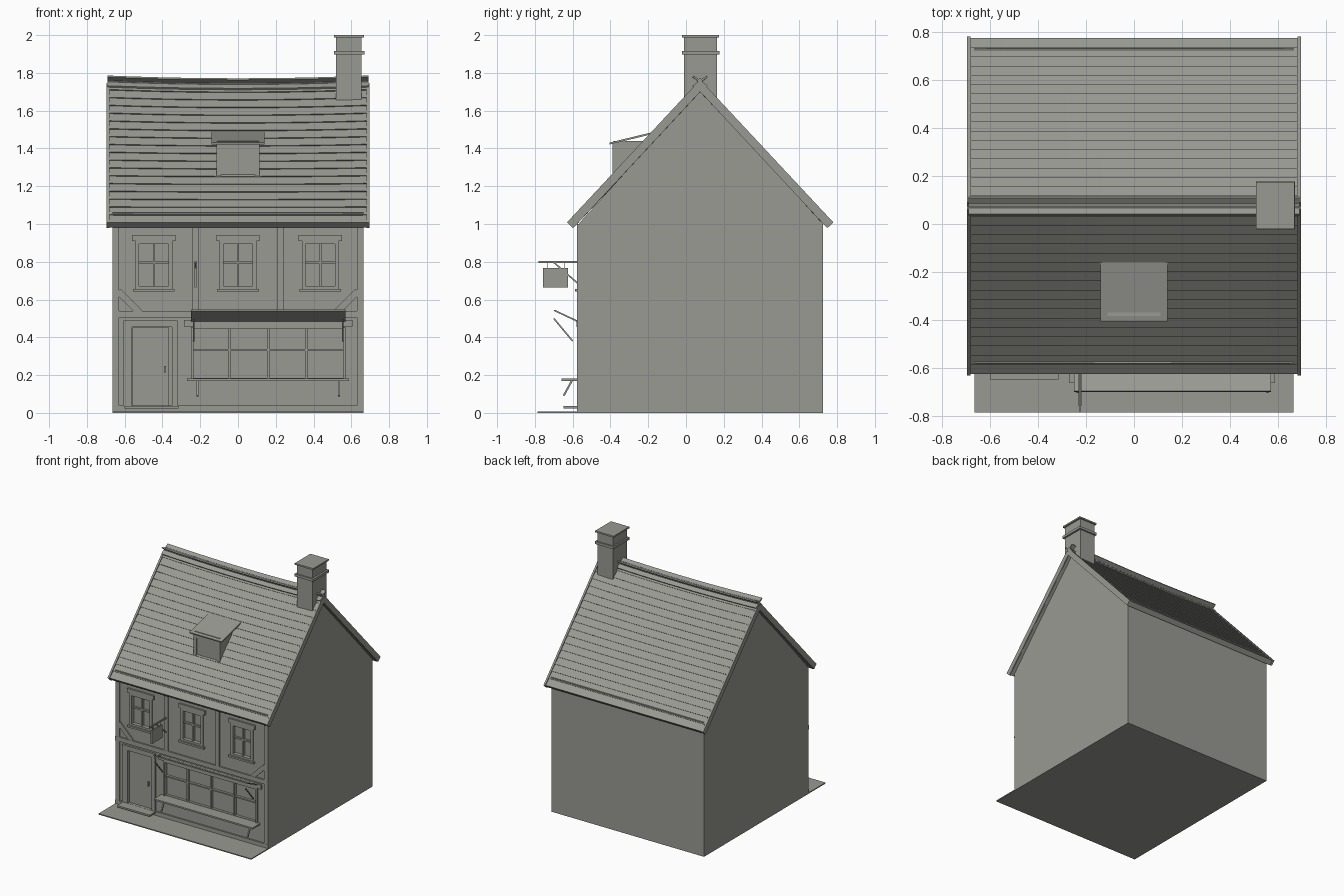
import bpy, bmesh, math
from mathutils import Vector, Matrix

if "Cube" in bpy.data.objects:
    bpy.data.objects.remove(bpy.data.objects["Cube"])

GREY = bpy.data.materials.new("warm_grey")
GREY.diffuse_color = (0.32, 0.32, 0.29, 1)
GREY.use_nodes = True
GREY.node_tree.nodes["Principled BSDF"].inputs["Base Color"].default_value = GREY.diffuse_color


def make(name, bm):
    bmesh.ops.recalc_face_normals(bm, faces=bm.faces[:])
    me = bpy.data.meshes.new(name)
    bm.to_mesh(me)
    bm.free()
    ob = bpy.data.objects.new(name, me)
    bpy.context.collection.objects.link(ob)
    me.materials.append(GREY)
    return ob


def add_box(bm, x0, x1, y0, y1, z0, z1):
    m = Matrix.Translation(((x0 + x1) / 2, (y0 + y1) / 2, (z0 + z1) / 2))
    bmesh.ops.create_cube(bm, size=1, matrix=m @ Matrix.Diagonal((x1 - x0, y1 - y0, z1 - z0, 1)))


def boxes(name, *dims):
    bm = bmesh.new()
    for d in dims:
        add_box(bm, *d)
    return make(name, bm)


def bar(name, p, q, axis, w, t):
    """Box from p to q: width w along axis, thickness t."""
    p, q, a = Vector(p), Vector(q), Vector(axis)
    d = (q - p).normalized()
    m = Matrix((a, d, a.cross(d))).transposed().to_4x4()
    m.translation = (p + q) / 2
    bm = bmesh.new()
    bmesh.ops.create_cube(bm, size=1, matrix=m @ Matrix.Diagonal((w, (q - p).length, t, 1)))
    return make(name, bm)


def loft(name, profile, xs, shift=lambda x, z: 0):
    """Sweep a closed (y, z) profile along the x stations."""
    bm = bmesh.new()
    rings = [[bm.verts.new((x, y, z + shift(x, z))) for y, z in profile] for x in xs]
    n = len(profile)
    for a, b in zip(rings, rings[1:]):
        for i in range(n):
            bm.faces.new((a[i], a[(i + 1) % n], b[(i + 1) % n], b[i]))
    bm.faces.new(rings[0])
    bm.faces.new(rings[-1])
    return make(name, bm)


X = (1, 0, 0)
Y = (0, 1, 0)
CY = 0.075                      # ridge position in y
W = 0.665                       # half width of the house
WALL, FACE, GLASS = -0.565, -0.577, -0.545
WINDOWS = (-0.445, 0.0, 0.435)

# House body with gable ends and recesses for the openings
body = loft("house_body", [(WALL, 0), (0.725, 0), (0.725, 1.0), (CY, 1.71), (WALL, 1.005)], (-W, W))
holes = [(c - 0.08, c + 0.08, -0.7, GLASS, 0.67, 0.895) for c in WINDOWS]
holes += [(-0.235, 0.555, -0.7, GLASS, 0.185, 0.45), (-0.56, -0.35, -0.7, GLASS, 0.035, 0.455)]
cutter = boxes("opening_cutter", *holes)
cutter.hide_render = True
cutter.hide_set(True)
mod = body.modifiers.new("openings", 'BOOLEAN')
mod.operation, mod.solver, mod.object = 'DIFFERENCE', 'EXACT', cutter

boxes("pavement", (-W, W, -0.785, -0.56, 0, 0.008))

# Roof: stepped courses on both slopes, sagging at the middle of the ridge
E, R = Vector((-0.62, 1.005)), Vector((CY, 1.75))
n = Vector((-(R - E).y, (R - E).x)).normalized()
COURSES = 18
front = []
for i in range(COURSES):
    front.append(E + (R - E) * (i / COURSES) + n * 0.006)
    front.append(E + (R - E) * ((i + 1) / COURSES))
flip = lambda v: Vector((2 * CY - v.x, v.y))
inner = E - n * 0.035
profile = front + [flip(v) for v in front[-2::-1]]
profile += [flip(inner), Vector((CY, 1.70)), inner]
sag = lambda x, z: -0.014 * (1 - (x / 0.69) ** 2) * max(0, (z - 1.0) / 0.75)
stations = [-0.69 + 1.38 * i / 10 for i in range(11)]
loft("roof", [tuple(v) for v in profile], stations, sag)

# Ridge cap: two crossed strips and a roll
for s in (-1, 1):
    d, o = Vector((0.037 * s, 0.027)), Vector((CY, 1.755))
    t = Vector((-d.y, d.x)).normalized() * 0.005
    loft("ridge_strip", [tuple(o - d - t), tuple(o + d - t), tuple(o + d + t), tuple(o - d + t)],
         stations, sag)
loft("ridge_roll", [(CY + 0.014 * math.cos(a * math.pi / 4), 1.757 + 0.014 * math.sin(a * math.pi / 4))
                    for a in range(8)], stations, sag)

# Barge boards on the gables and fillets along the eaves
for s in (-1, 1):
    for f in (-1, 1):
        bar("barge_board", (s * 0.688, CY + f * 0.69, 0.994), (s * 0.688, CY, 1.733), X, 0.015, 0.042)
    bar("eaves_fillet", (-W, CY + s * 0.65, 1.048), (W, CY + s * 0.65, 1.048), Y, 0.012, 0.024)

# Chimney
boxes("chimney", (0.52, 0.655, -0.01, 0.165, 1.6, 1.995))
boxes("chimney_bands", (0.508, 0.67, -0.022, 0.177, 1.897, 1.917),
      (0.508, 0.668, -0.02, 0.175, 1.988, 2.0))

# Dormer
boxes("dormer_body", (-0.11, 0.11, -0.383, -0.2, 1.22, 1.44))
boxes("dormer_frame", (-0.115, -0.09, -0.39, -0.38, 1.25, 1.425), (0.09, 0.115, -0.39, -0.38, 1.25, 1.425),
      (-0.09, 0.09, -0.39, -0.38, 1.395, 1.425))
bar("dormer_roof", (0, -0.405, 1.426), (0, -0.145, 1.489), X, 0.28, 0.01)

# Timber frame
timbers = [(-W, W, FACE, WALL + 0.01, 0.505, 0.54), (-W, W, FACE, WALL + 0.01, 0.0, 0.038)]
for x0, x1, z0, z1 in ((-W, -0.63, 0.038, 1.0), (0.63, W, 0.038, 1.0),
                       (-0.24, -0.208, 0.54, 1.0), (0.208, 0.24, 0.54, 1.0)):
    timbers.append((x0, x1, FACE + 0.001, WALL + 0.01, z0, z1))
boxes("timber_frame", *timbers)
for s in (-1, 1):
    bar("corner_brace", (s * 0.635, -0.566, 0.645), (s * 0.52, -0.566, 0.53), Y, 0.018, 0.034)

# Upper windows: frame, glazing bars, lintel, sill
for c in WINDOWS:
    y0, y1 = -0.575, GLASS + 0.001
    boxes("upper_window",
          (c - 0.097, c - 0.078, y0, y1, 0.655, 0.91), (c + 0.078, c + 0.097, y0, y1, 0.655, 0.91),
          (c - 0.078, c + 0.078, y0, y1, 0.893, 0.91), (c - 0.078, c + 0.078, y0, y1, 0.655, 0.672),
          (c - 0.006, c + 0.006, -0.562, y1, 0.672, 0.893), (c - 0.078, c + 0.078, -0.560, y1, 0.79, 0.802),
          (c - 0.115, c + 0.115, -0.578, WALL + 0.01, 0.91, 0.943),
          (c - 0.11, c + 0.11, -0.588, WALL + 0.01, 0.643, 0.657))

# Door with frame, handle and step
boxes("door_frame", (-0.605, -0.56, FACE, WALL + 0.01, 0.035, 0.455),
      (-0.35, -0.32, FACE, WALL + 0.01, 0.035, 0.455),
      (-0.605, -0.32, FACE - 0.003, WALL + 0.01, 0.455, 0.49))
boxes("door", (-0.558, -0.365, -0.555, -0.54, 0.038, 0.452))
boxes("door_handle", (-0.392, -0.382, -0.568, -0.553, 0.213, 0.248))
boxes("door_step", (-0.6, -0.315, -0.648, -0.56, 0.024, 0.037))

# Shop window
parts = [(-0.248, -0.235, FACE, GLASS + 0.001, 0.182, 0.455), (0.555, 0.568, FACE, GLASS + 0.001, 0.182, 0.455),
         (-0.235, 0.555, FACE, GLASS + 0.001, 0.445, 0.457), (-0.285, 0.605, FACE - 0.002, WALL + 0.01, 0.457, 0.492),
         (-0.235, 0.555, -0.564, GLASS + 0.001, 0.328, 0.338)]
parts += [(x - 0.006, x + 0.006, -0.567, GLASS + 0.001, 0.185, 0.45) for x in (-0.045, 0.16, 0.362)]
boxes("shop_window", *parts)
boxes("shop_sill", (-0.27, 0.588, -0.66, -0.55, 0.17, 0.182))
for x in (-0.215, 0.535):
    bar("sill_bracket", (x, -0.603, 0.173), (x, -0.648, 0.09), X, 0.01, 0.01)

# Awning tilted outward, with struts
bar("awning", (0.16, -0.698, 0.543), (0.16, -0.572, 0.484), X, 0.82, 0.008)
for x in (-0.235, 0.555):
    bar("awning_strut", (x, -0.7, 0.5), (x, -0.6, 0.38), X, 0.008, 0.008)

# Hanging sign board on a bracket
boxes("sign_bracket", (-0.23, -0.22, -0.78, -0.56, 0.794, 0.804),
      (-0.227, -0.223, -0.737, -0.733, 0.763, 0.796), (-0.227, -0.223, -0.647, -0.643, 0.763, 0.796))
bar("sign_brace", (-0.225, -0.7, 0.797), (-0.225, -0.572, 0.685), X, 0.008, 0.008)
boxes("sign_board", (-0.231, -0.219, -0.757, -0.625, 0.663, 0.767))
